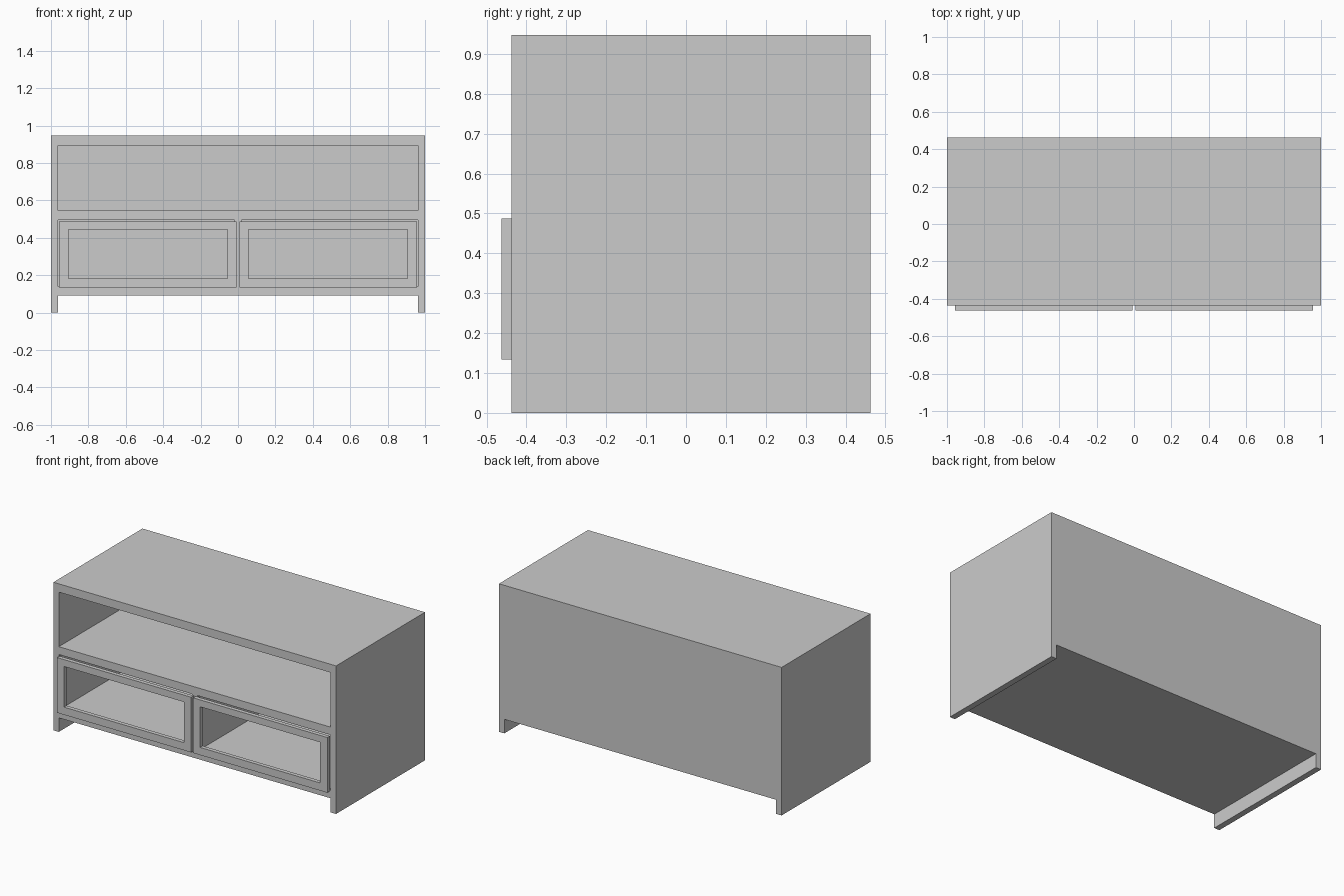
import bpy, bmesh
from mathutils import Vector

if "Cube" in bpy.data.objects:
    bpy.data.objects.remove(bpy.data.objects["Cube"])


def box_object(name, boxes):
    """One mesh object made of axis-aligned boxes given as (low corner, high corner)."""
    bm = bmesh.new()
    for lo, hi in boxes:
        lo, hi = Vector(lo), Vector(hi)
        verts = bmesh.ops.create_cube(bm, size=1)["verts"]
        bmesh.ops.scale(bm, vec=hi - lo, verts=verts)
        bmesh.ops.translate(bm, vec=(lo + hi) / 2, verts=verts)
    mesh = bpy.data.meshes.new(name)
    bm.to_mesh(mesh)
    bm.free()
    obj = bpy.data.objects.new(name, mesh)
    bpy.context.collection.objects.link(obj)
    return obj


def carve(obj, boxes):
    """Cut boxes out of an object and remove the cutter."""
    cutter = box_object("cutter", boxes)
    cutter.hide_render = True
    mod = obj.modifiers.new("carve", "BOOLEAN")
    mod.operation, mod.solver, mod.object = "DIFFERENCE", "EXACT", cutter
    bpy.context.view_layer.objects.active = obj
    bpy.ops.object.modifier_apply(modifier=mod.name)
    bpy.data.objects.remove(cutter)


FRONT, BACK, DOOR_FRONT = -0.437, 0.462, -0.463
INNER_BACK = BACK - 0.04
SIDE = 0.962

# Cabinet carcass: open shelf, two lower compartments, gap under the floor
cabinet = box_object("cabinet", [((-1, FRONT, 0), (1, BACK, 0.947))])
carve(cabinet, [
    ((-SIDE, -0.6, 0.545), (SIDE, INNER_BACK, 0.894)),
    ((-SIDE, -0.6, 0.14), (-0.02, INNER_BACK, 0.495)),
    ((0.02, -0.6, 0.14), (SIDE, INNER_BACK, 0.495)),
    ((-SIDE, -0.6, -0.1), (SIDE, 0.6, 0.09)),
])

# Open door frames standing proud of the front
for name, s in (("left_door_frame", -1), ("right_door_frame", 1)):
    x0, x1 = sorted((s * 0.007, s * 0.956))
    door = box_object(name, [((x0, DOOR_FRONT, 0.134), (x1, FRONT, 0.487))])
    carve(door, [((x0 + 0.05, -0.6, 0.183), (x1 - 0.05, 0, 0.443))])
